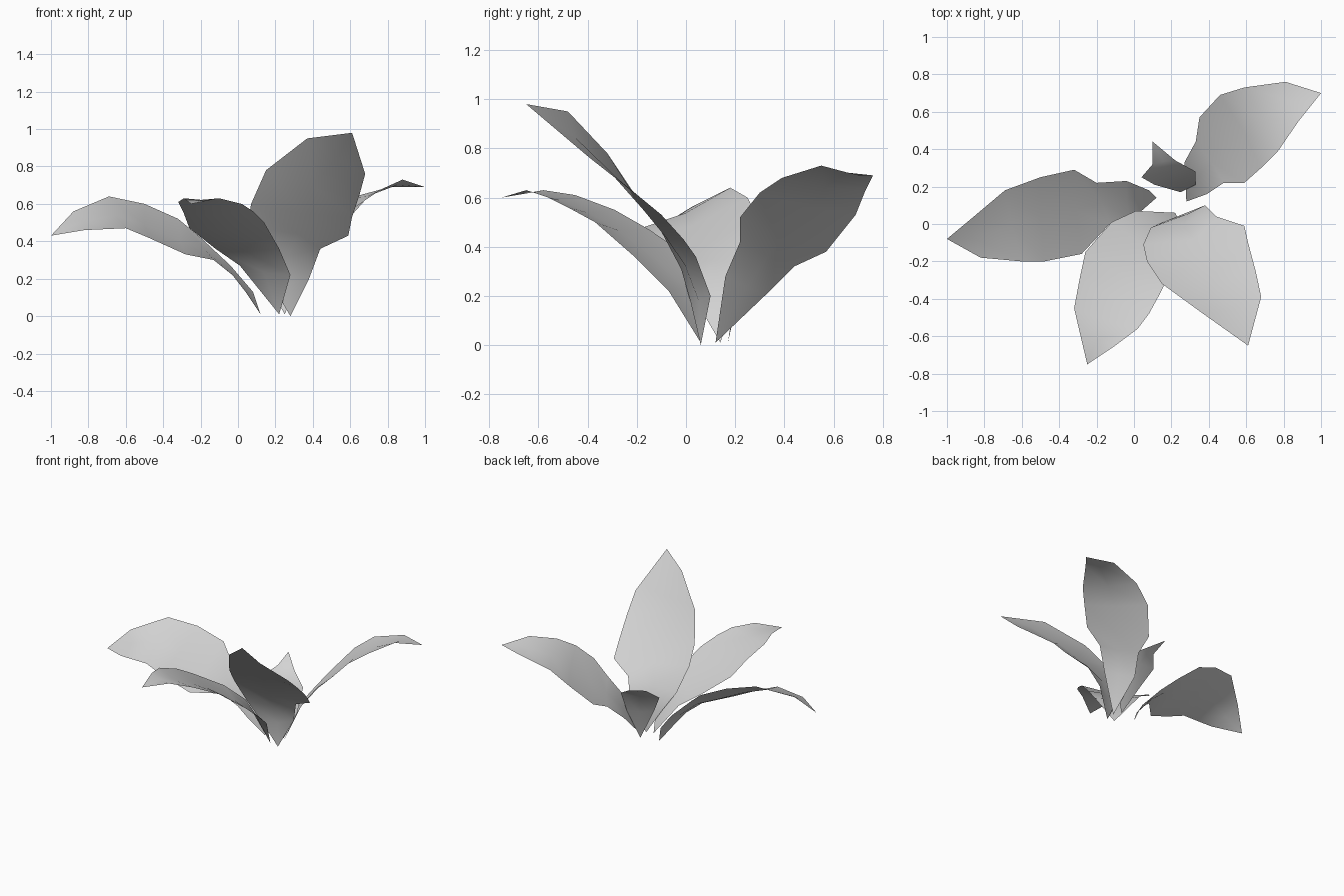
import bpy
from mathutils import Vector

# Remove the default cube
cube = bpy.data.objects.get("Cube")
if cube:
    bpy.data.objects.remove(cube, do_unlink=True)

# One pale grey for every leaf
leaf_grey = bpy.data.materials.new("leaf_grey")
leaf_grey.use_nodes = True
colour = (0.65, 0.65, 0.65, 1.0)
leaf_grey.diffuse_color = colour
leaf_grey.node_tree.nodes["Principled BSDF"].inputs["Base Color"].default_value = colour

CUP = 0.05  # how far the midrib sinks below the blade, relative to its width


def to_units(point):
    """Hundredths of a unit to units."""
    return Vector(point) / 100


def make_leaf(name, base, tip, left_edge, right_edge):
    """Thin blade: two edges and a sunken midrib, running from base to tip."""
    base, tip = to_units(base), to_units(tip)
    rows = []
    for left, right in zip(map(to_units, left_edge), map(to_units, right_edge)):
        across = right - left
        normal = across.cross(tip - base).normalized()
        if normal.z < 0:
            normal = -normal
        middle = (left + right) / 2 - normal * across.length * CUP
        rows.append((left, middle, right))

    verts = [base] + [point for row in rows for point in row] + [tip]
    end = len(verts) - 1
    last = end - 3
    faces = []
    for side in range(2):
        # Triangles at the base and the tip, quads between
        faces.append((0, side + 2, side + 1))
        faces.append((last + side, last + side + 1, end))
        for row in range(len(rows) - 1):
            a = 1 + row * 3 + side
            faces.append((a, a + 1, a + 4, a + 3))

    mesh = bpy.data.meshes.new(name)
    mesh.from_pydata(verts, [], faces)
    mesh.materials.append(leaf_grey)
    mesh.update()
    leaf = bpy.data.objects.new(name, mesh)
    bpy.context.collection.objects.link(leaf)
    for polygon in mesh.polygons:
        polygon.use_smooth = True


# Long drooping leaf towards -x
make_leaf(
    "side_leaf", base=(12, 14, 1), tip=(-100, -8, 43),
    left_edge=[(4, 7, 13), (-3, 4, 22), (-13, 0, 30), (-28, -16, 33),
               (-48, -20, 42), (-60, -20, 47), (-82, -18, 46)],
    right_edge=[(8, 18, 13), (-4, 23, 27), (-20, 22, 42), (-32, 29, 52),
                (-50, 25, 60), (-69, 18, 64), (-88, 2, 56)],
)

# Arching leaf at the front
make_leaf(
    "front_leaf", base=(22, 6, 1), tip=(-25, -75, 60),
    left_edge=[(28, -7, 22), (22, -21, 36), (14, -37, 50),
               (8, -48, 56), (2, -56, 60), (-10, -65, 63)],
    right_edge=[(1, 7, 27), (-12, 1, 36), (-26, -15, 47),
                (-29, -29, 55), (-32, -45, 61), (-29, -58, 63)],
)

# Tall upright leaf at the front left
make_leaf(
    "tall_leaf", base=(28, 6, 0), tip=(61, -65, 98),
    left_edge=[(38, 10, 20), (44, 4, 36), (59, -1, 43),
               (61, -10, 53), (65, -25, 65), (68, -39, 76)],
    right_edge=[(18, 2, 17), (9, -2, 31), (5, -11, 48),
                (7, -20, 60), (15, -32, 78), (37, -48, 95)],
)

# Broad leaf towards the back left
make_leaf(
    "back_leaf", base=(28, 12, 1), tip=(100, 70, 69),
    left_edge=[(27, 33, 21), (33, 44, 32), (35, 57, 38),
               (46, 69, 53), (59, 73, 63), (81, 76, 69)],
    right_edge=[(39, 16, 28), (48, 22, 42), (59, 22, 52),
                (68, 30, 62), (77, 39, 68), (88, 55, 73)],
)

# Short young leaf in the middle
make_leaf(
    "small_leaf", base=(25, 17, 1), tip=(10, 44, 50),
    left_edge=[(11, 21, 26), (4, 25, 39), (10, 32, 45)],
    right_edge=[(33, 21, 20), (33, 28, 36), (22, 34, 43)],
)
